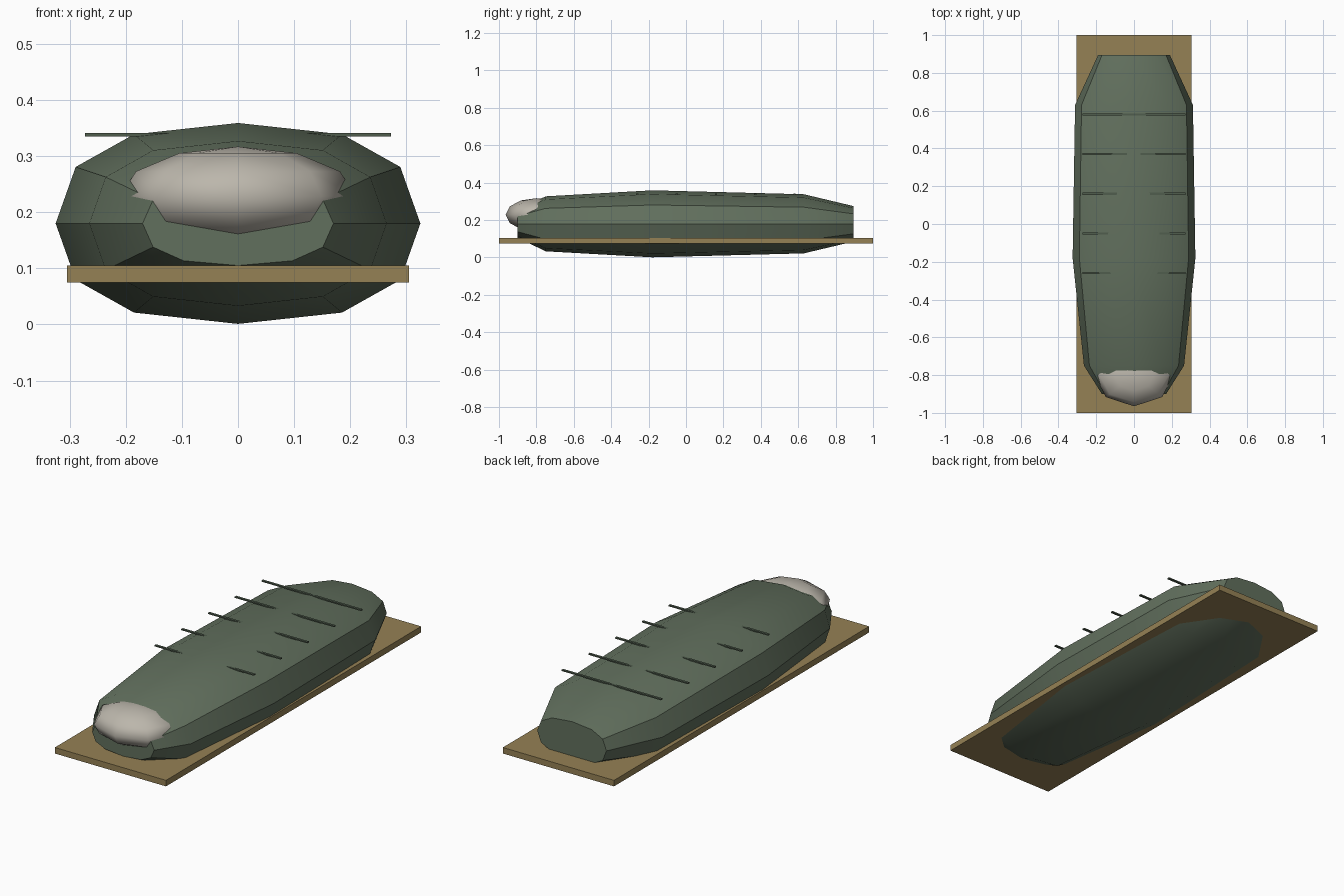
import bpy, bmesh, math

if "Cube" in bpy.data.objects:
    bpy.data.objects.remove(bpy.data.objects["Cube"])


def material(name, rgb):
    m = bpy.data.materials.new(name)
    m.diffuse_color = (*rgb, 1)
    m.use_nodes = True
    m.node_tree.nodes["Principled BSDF"].inputs["Base Color"].default_value = m.diffuse_color
    return m


GREEN = material("bag_green", (0.12, 0.16, 0.11))
DARK = material("seam_green", (0.08, 0.11, 0.075))
TAN = material("mat_tan", (0.30, 0.22, 0.09))
CREAM = material("pillow_cream", (0.50, 0.47, 0.41))


def box(name, size, loc, mat):
    bpy.ops.mesh.primitive_cube_add(size=1, location=loc)
    o = bpy.context.object
    o.name = name
    o.scale = size
    o.data.materials.append(mat)
    return o


def smooth(o, degrees):
    bpy.ops.object.select_all(action='DESELECT')
    o.select_set(True)
    bpy.context.view_layer.objects.active = o
    bpy.ops.object.shade_smooth_by_angle(angle=math.radians(degrees))


def spow(v, p):
    return math.copysign(abs(v) ** p, v) if abs(v) > 1e-6 else 0.0


# ground mat
box("ground_mat", (0.61, 2.0, 0.03), (0, 0, 0.09), TAN)

# padded bag: squarish 12-sided sections (y, half width, half height)
SECTIONS = [(-0.9, 0.17, 0.075), (-0.75, 0.265, 0.147), (-0.18, 0.325, 0.179),
            (0.63, 0.312, 0.158), (0.895, 0.19, 0.095)]
SIDES = 12
bm = bmesh.new()
rings = []
for y, rx, rz in SECTIONS:
    angles = [2 * math.pi * i / SIDES for i in range(SIDES)]
    rings.append([bm.verts.new((rx * spow(math.cos(a), 0.81), y,
                                0.18 + rz * spow(math.sin(a), 0.83))) for a in angles])
for a, b in zip(rings, rings[1:]):
    for i in range(SIDES):
        j = (i + 1) % SIDES
        bm.faces.new((a[i], a[j], b[j], b[i]))
bm.faces.new(rings[0])
bm.faces.new(rings[-1])
bmesh.ops.recalc_face_normals(bm, faces=bm.faces)
mesh = bpy.data.meshes.new("sleeping_bag")
bm.to_mesh(mesh)
bm.free()
bag = bpy.data.objects.new("sleeping_bag", mesh)
bpy.context.collection.objects.link(bag)
mesh.materials.append(GREEN)
smooth(bag, 35)

# pillow poking out of the front end
bpy.ops.mesh.primitive_uv_sphere_add(segments=8, ring_count=6, radius=1, location=(0, -0.8, 0.2285))
pillow = bpy.context.object
pillow.name = "pillow"
pillow.scale = (0.21, 0.165, 0.0885)
pillow.data.materials.append(CREAM)
bpy.ops.object.transform_apply(location=False, rotation=False, scale=True)
smooth(pillow, 60)

# quilting seams across the top
for k in range(5):
    box(f"quilt_seam_{k + 1}", (0.546, 0.012, 0.006), (0, -0.26 + 0.21 * k, 0.338), DARK)
